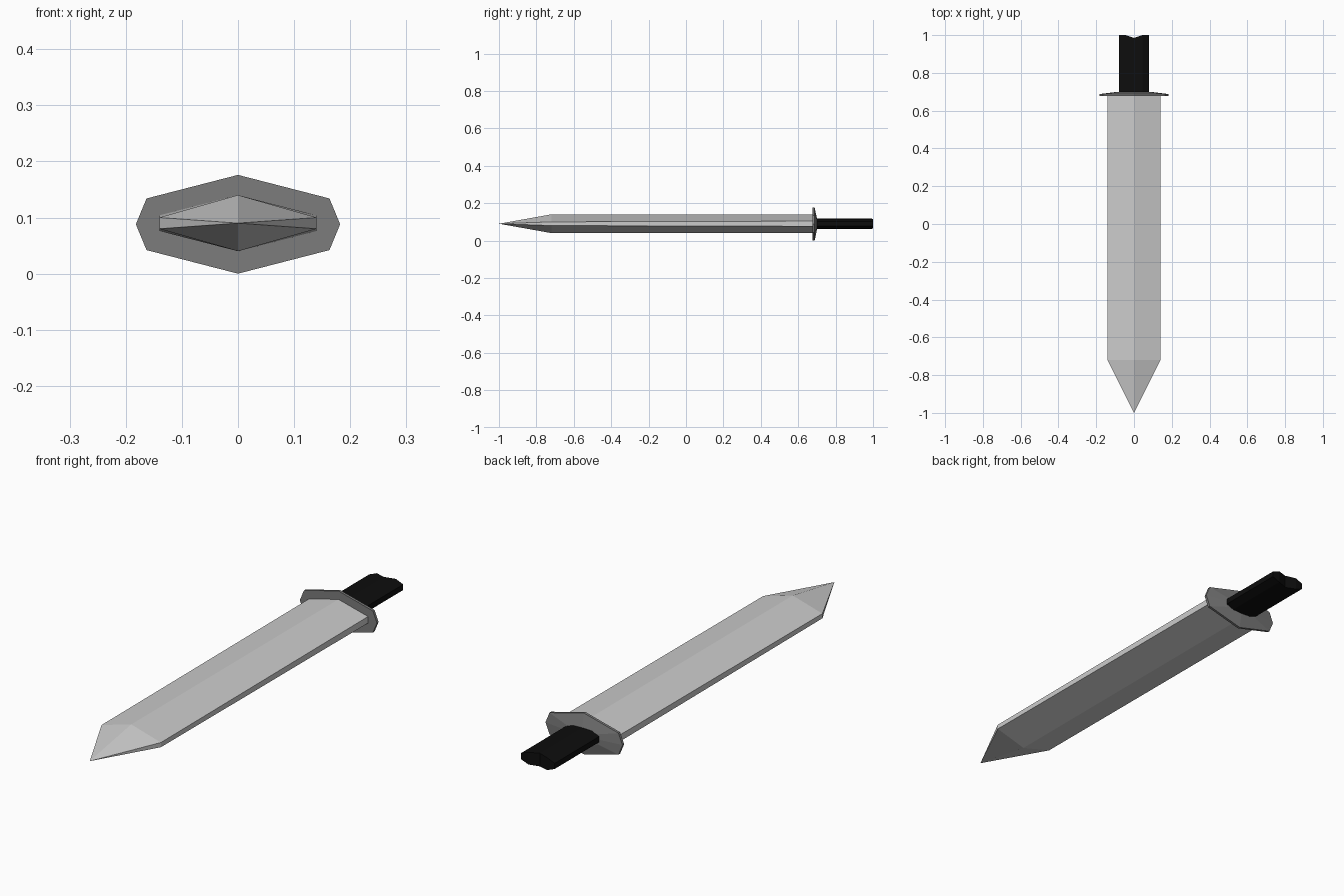
import bpy, bmesh

if "Cube" in bpy.data.objects:
    bpy.data.objects.remove(bpy.data.objects["Cube"])

CZ = 0.09  # height of the sword's long axis


def material(name, v):
    m = bpy.data.materials.new(name)
    m.diffuse_color = (v, v, v, 1)
    m.use_nodes = True
    m.node_tree.nodes["Principled BSDF"].inputs["Base Color"].default_value = m.diffuse_color
    return m


def mirrored(quarter):
    """Mirror quarter outline (top centre to side) into a full closed ring."""
    right = quarter + [(x, -z) for x, z in reversed(quarter)]
    return right + [(-x, z) for x, z in reversed(right) if x > 0]


def loft(name, sections, mat=None, tip=None):
    """Bridge (quarter outline, y, y at centre line) sections along y."""
    bm = bmesh.new()
    rings = []
    for quarter, y, y_mid in sections:
        rings.append([bm.verts.new((x, y_mid if x == 0 else y, CZ + z))
                      for x, z in mirrored(quarter)])
    n = len(rings[0])
    for a, b in zip(rings, rings[1:]):
        for i in range(n):
            j = (i + 1) % n
            bm.faces.new((a[i], a[j], b[j], b[i]))
    if tip:
        point = bm.verts.new(tip)
        for i in range(n):
            bm.faces.new((point, rings[0][i], rings[0][(i + 1) % n]))
    # Cap ends in strips between mirrored top and bottom points
    for ring in (rings[-1:] if tip else [rings[0], rings[-1]]):
        top = sorted((v for v in ring if v.co.z > CZ), key=lambda v: v.co.x)
        low = sorted((v for v in ring if v.co.z < CZ), key=lambda v: v.co.x)
        for i in range(len(top) - 1):
            quad = [top[i], top[i + 1], low[i + 1], low[i]]
            bm.faces.new(quad)
    bmesh.ops.recalc_face_normals(bm, faces=bm.faces)
    me = bpy.data.meshes.new(name)
    bm.to_mesh(me)
    bm.free()
    ob = bpy.data.objects.new(name, me)
    bpy.context.collection.objects.link(ob)
    if mat:
        me.materials.append(mat)
    return ob


# Blade: flattened hexagon narrowing to a point
loft("blade", [([(0, 0.05), (0.14, 0.01)], -0.72, -0.72),
               ([(0, 0.05), (0.14, 0.014)], 0.68, 0.68)],
     tip=(0, -1, CZ))

# Grip: faceted bar with a shallow V in its end
grip = [(0, 0.028), (0.045, 0.026), (0.08, 0.012)]
loft("grip", [(grip, 0.69, 0.69), (grip, 1.0, 0.985)], material("black", 0.004))

# Guard: thin plate, flat towards the blade, sloping up to the grip behind
rim = [(0, 0.088), (0.163, 0.046), (0.182, 0.0001)]
inner = [(0, 0.03), (0.075, 0.022), (0.085, 0.0001)]
loft("guard", [(rim, 0.677, 0.677), (rim, 0.688, 0.688), (inner, 0.70, 0.70)],
     material("dark_metal", 0.2))
bpy.data.objects["guard"].location.z = -0.002
